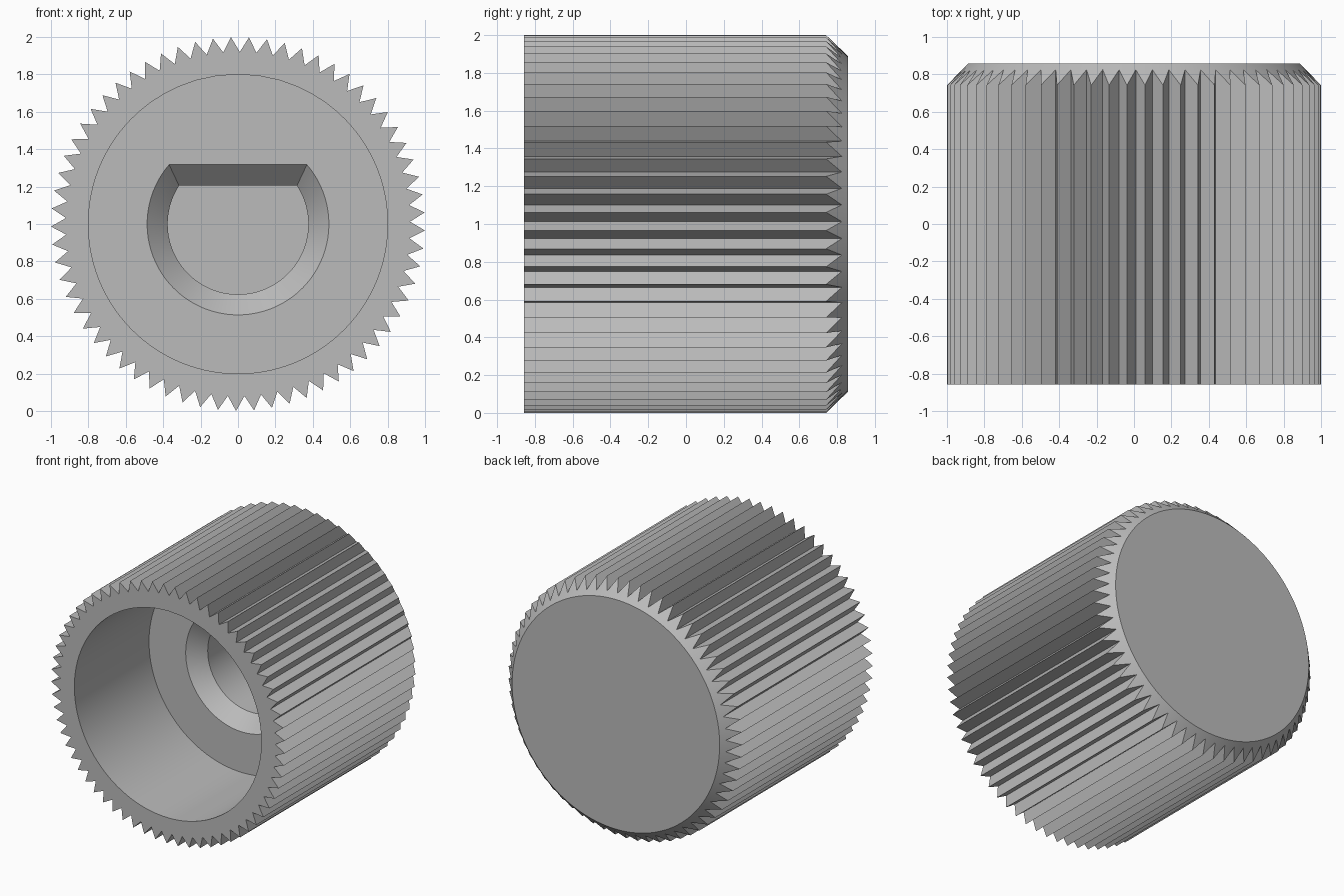
import bpy, bmesh
from math import sin, cos, pi, asin, atan2

if "Cube" in bpy.data.objects:
    bpy.data.objects.remove(bpy.data.objects["Cube"], do_unlink=True)

TEETH = 65
FRONT, BACK = -0.857, 0.857
ARC, CHORD = 80, 16          # segments of the D-shaped socket

gray = bpy.data.materials.new("plain gray")
gray.use_nodes = True
color = (0.5, 0.5, 0.5, 1)
gray.diffuse_color = color
gray.node_tree.nodes["Principled BSDF"].inputs["Base Color"].default_value = color

bm = bmesh.new()


def ring(points):
    """Closed ring of vertices from (x, y, z) points about the knob axis."""
    return [bm.verts.new((x, y, z + 1)) for x, y, z in points]


def loft(a, b):
    n = len(a)
    for i in range(n):
        j = (i + 1) % n
        bm.faces.new((a[i], a[j], b[j], b[i]))


def fill_between(a, b):
    """Flat face region between an outer and an inner ring."""
    edges = [bm.edges.get((r[i - 1], r[i])) for r in (a, b) for i in range(len(r))]
    bmesh.ops.triangle_fill(bm, use_beauty=True, use_dissolve=False, edges=edges)


def toothed(tip_r, tip_y, valley_r, valley_y):
    pts = []
    for i in range(2 * TEETH):
        t = 0.059 + pi * i / TEETH
        r, y = (valley_r, valley_y) if i % 2 else (tip_r, tip_y)
        pts.append((r * sin(t), y, r * cos(t)))
    return ring(pts)


def d_points(radius, flat, y):
    """Circle cut by a flat at the top."""
    a = asin(flat / radius)
    sweep = pi + 2 * a
    pts = []
    for i in range(ARC):
        t = pi - a + sweep * i / ARC
        pts.append((radius * cos(t), y, radius * sin(t)))
    half = radius * cos(a)
    for i in range(CHORD):
        pts.append((half - 2 * half * i / CHORD, y, flat))
    return pts


# Knurled outside with a chamfered back edge
front = toothed(1, FRONT, 0.92, FRONT)
shoulder = toothed(1, 0.742, 0.92, 0.825)
rim = toothed(0.888, BACK, 0.888, BACK)
loft(front, shoulder)
loft(shoulder, rim)
bm.faces.new(rim)

# Wide bore, chamfered D-shaped socket
STEP = 0.055
mouth_pts = d_points(0.486, 0.317, STEP)
angles = [atan2(z, x) for x, y, z in mouth_pts]
bore_front, bore_floor = (
    ring([(0.8 * cos(t), y, 0.8 * sin(t)) for t in angles]) for y in (FRONT, STEP))
mouth = ring(mouth_pts)
throat = ring(d_points(0.376, 0.205, STEP + 0.112))
socket_floor = ring(d_points(0.376, 0.205, 0.66))
loft(bore_front, bore_floor)
loft(bore_floor, mouth)
loft(mouth, throat)
loft(throat, socket_floor)
bm.faces.new(socket_floor)

# Front rim between the teeth and the bore
fill_between(front, bore_front)

bmesh.ops.recalc_face_normals(bm, faces=bm.faces)
mesh = bpy.data.meshes.new("knurled_knob")
bm.to_mesh(mesh)
bm.free()
mesh.materials.append(gray)
knob = bpy.data.objects.new("knurled_knob", mesh)
bpy.context.collection.objects.link(knob)

for o in bpy.context.selected_objects:
    o.select_set(False)
knob.select_set(True)
bpy.context.view_layer.objects.active = knob
bpy.ops.object.shade_smooth_by_angle(angle=pi / 6)
